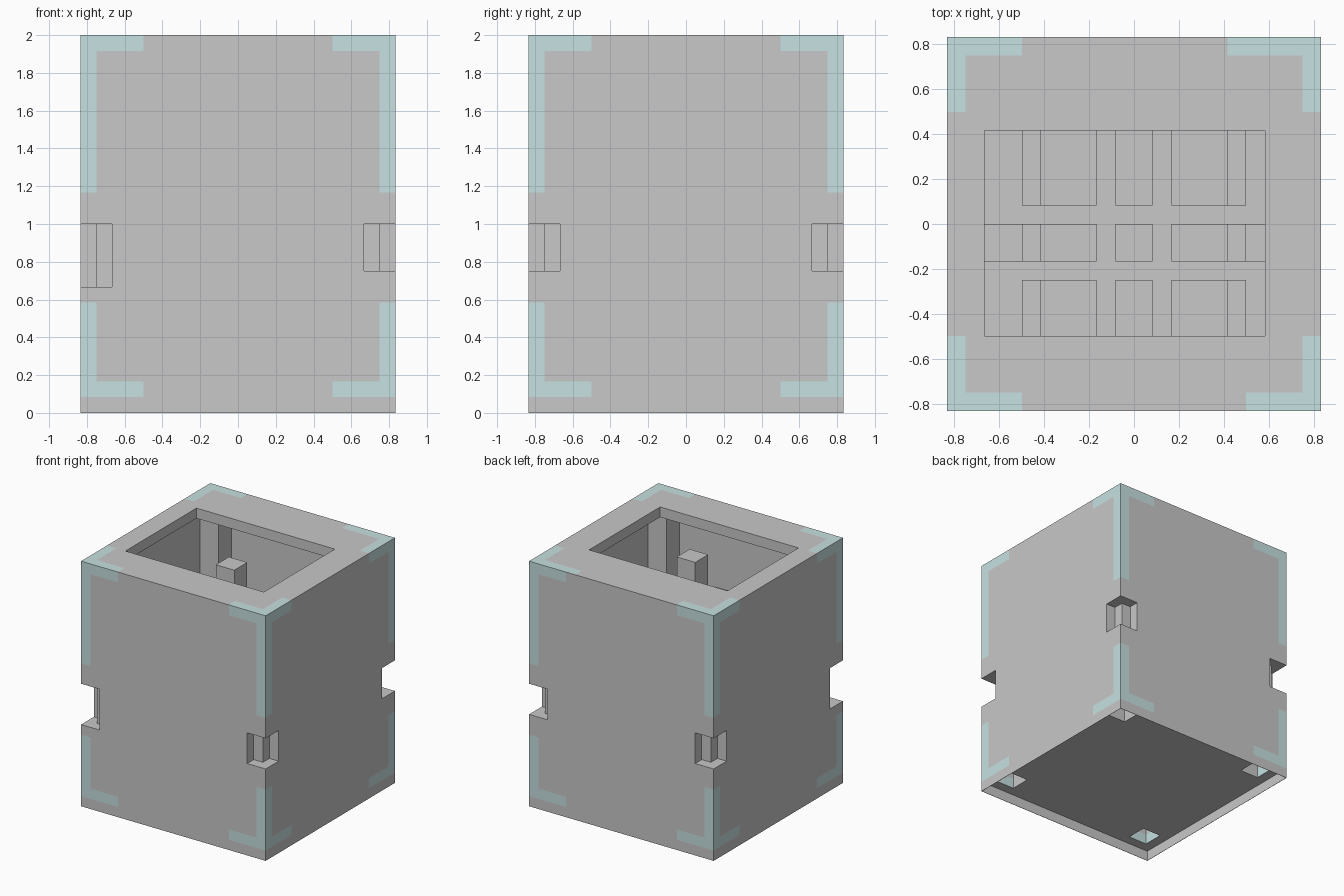
import bpy
import bmesh
from mathutils import Vector

U = 1 / 12  # the model sits on a regular grid of this step

default = bpy.data.objects.get("Cube")
if default:
    bpy.data.objects.remove(default, do_unlink=True)


def material(name, colour):
    mat = bpy.data.materials.new(name)
    mat.use_nodes = True
    mat.diffuse_color = colour
    mat.node_tree.nodes["Principled BSDF"].inputs["Base Color"].default_value = colour
    return mat


grey = material("stone grey", (0.58, 0.58, 0.58, 1))
teal = material("pale teal", (0.57, 0.75, 0.75, 1))


def box(name, x, y, z):
    """Box between grid limits on each axis."""
    bm = bmesh.new()
    bmesh.ops.create_cube(bm, size=1)
    limits = (x, y, z)
    for v in bm.verts:
        v.co = Vector([lim[1] if c > 0 else lim[0] for c, lim in zip(v.co, limits)]) * U
    mesh = bpy.data.meshes.new(name)
    bm.to_mesh(mesh)
    bm.free()
    mesh.materials.append(grey)
    obj = bpy.data.objects.new(name, mesh)
    bpy.context.collection.objects.link(obj)
    return obj


def side(sign, near, far):
    return sorted((sign * near, sign * far))


FLOOR = 8
SKIRT = 9.97  # inner face of the thin skirt below the base
casing = box("casing", (-10, 10), (-10, 10), (0, 24))
casing.data.materials.append(teal)

# Inner chamber with solid corner posts, top opening and hollow base
cutters = [
    box("chamber_cut", (-9, 9), (-7, 7), (FLOOR, 23)),
    box("chamber_cut", (-7, 7), (-9, 9), (FLOOR, 23)),
    box("opening_cut", (-8, 7), (-6, 5), (22, 25)),
    box("base_cut", (-SKIRT, SKIRT), (-SKIRT, SKIRT), (-1, 1)),
]

# Corner notches and the sockets under the posts
for sx in (-1, 1):
    for sy in (-1, 1):
        z = (8 if sx + sy == -2 else 9, 12)
        cutters += [
            box("notch_cut", side(sx, 8, 11), side(sy, 9, 11), z),
            box("notch_cut", side(sx, 9, 11), side(sy, 8, 11), z),
            box("socket_cut", side(sx, 7, 9), side(sy, 7, 9), (0, 4)),
        ]

for cutter in cutters:
    cutter.hide_render = True
    mod = casing.modifiers.new("cut", "BOOLEAN")
    mod.operation = "DIFFERENCE"
    mod.solver = "EXACT"
    mod.object = cutter

bpy.context.view_layer.update()
graph = bpy.context.evaluated_depsgraph_get()
bm = bmesh.new()
bm.from_mesh(casing.evaluated_get(graph).to_mesh())
casing.modifiers.clear()
for cutter in cutters:
    bpy.data.objects.remove(cutter, do_unlink=True)

# Split the casing along the edges of the corner trim
bmesh.ops.triangulate(bm, faces=bm.faces[:])
for axis, steps in ((0, (-9, -6, 5, 6, 9)), (1, (-9, -6, 6, 9)), (2, (1, 2, 7, 14, 23))):
    for step in steps:
        point, normal = Vector(), Vector()
        point[axis], normal[axis] = step * U, 1
        bmesh.ops.bisect_plane(bm, geom=bm.verts[:] + bm.edges[:] + bm.faces[:],
                               dist=1e-5, plane_co=point, plane_no=normal)


def is_trim(face):
    c = face.calc_center_median() / U
    n = face.normal
    ax, ay = abs(c.x), abs(c.y)
    if abs(n.z) > 0.5:
        if c.z < 23.9:
            return False
        return (max(ax, ay) > 9 and min(ax, ay) > 6) or (c.x > 5 and c.y > 9)
    depth, along = (ax, ay) if abs(n.x) > 0.5 else (ay, ax)
    if depth < 8.9:
        return False
    upright = along > 9 and (1 < c.z < 7 or c.z > 14)
    level = along > 6 and (1 < c.z < 2 or c.z > 23)
    return upright or level


bm.normal_update()
for face in bm.faces:
    face.material_index = int(is_trim(face))
bmesh.ops.dissolve_limit(bm, angle_limit=0.01, verts=bm.verts[:], edges=bm.edges[:],
                         delimit={"MATERIAL"})
bmesh.ops.triangulate(bm, faces=bm.faces[:])
bm.to_mesh(casing.data)
bm.free()

# Central pillar and the blocks in front of and behind it
box("central_pillar", (-1, 1), (-2, 0), (FLOOR, 23))
box("front_block", (-1, 1), (-6, -3), (FLOOR, 17.8))
box("back_block", (-1, 1), (1, 5), (FLOOR, 14))

# Stepped blocks and ledges on both sides
rows = {"front": (-6, -3), "middle": (-2, 0), "back": (1, 5)}
for sign, label in ((-1, "right"), (1, "left")):
    for row, y in rows.items():
        box(f"{row}_{label}_block", side(sign, 2, 5), y, (FLOOR, 12))
        box(f"{row}_{label}_step", side(sign, 5, 6), y, (FLOOR, 11))
    box(f"{label}_ledge", side(sign, 6, 9), (-2, 0), (FLOOR, 10))
